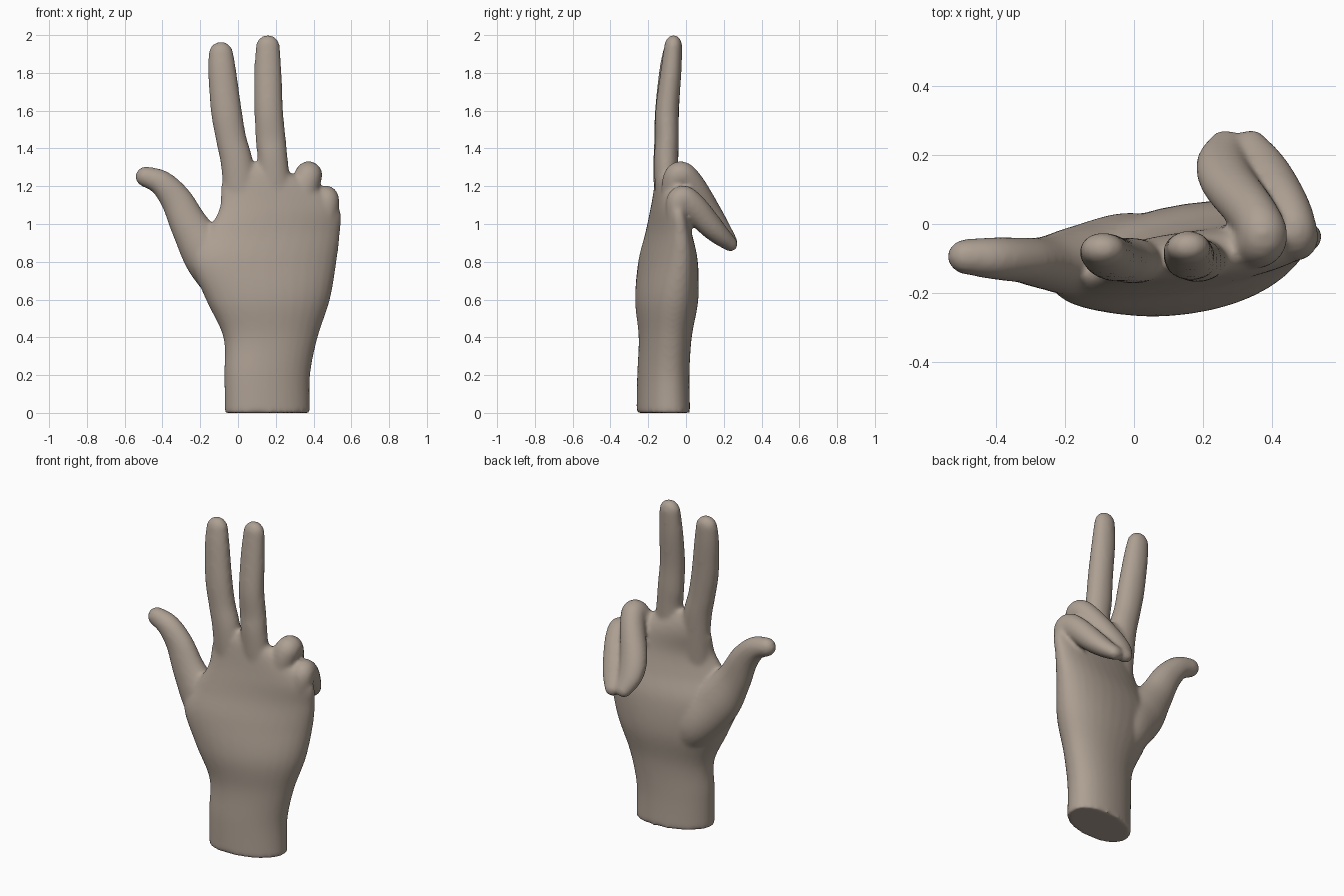
import bpy, bmesh, math
from mathutils import Vector

bm = bmesh.new()
N = 32
ANGLES = [2 * math.pi * i / N for i in range(N)]


def loft(rings):
    """Skin a list of point rings and close both ends."""
    rows = [[bm.verts.new(p) for p in r] for r in rings]
    for a, b in zip(rows, rows[1:]):
        for i in range(N):
            j = (i + 1) % N
            bm.faces.new((a[i], a[j], b[j], b[i]))
    bm.faces.new(rows[0][::-1])
    bm.faces.new(rows[-1])


def smooth_rows(keys, steps=6):
    """Catmull-Rom interpolation of rows of numbers."""
    out = []
    k = [keys[0]] + list(keys) + [keys[-1]]
    for i in range(1, len(k) - 2):
        for s in range(steps):
            t = s / steps
            out.append([0.5 * (2 * b + (c - a) * t + (2 * a - 5 * b + 4 * c - d) * t * t
                               + (3 * b - a - 3 * c + d) * t ** 3)
                        for a, b, c, d in zip(k[i - 1], k[i], k[i + 1], k[i + 2])])
    out.append(list(keys[-1]))
    return out


def digit(keys, ref):
    """Tube through (x, y, z, half size across ref, half size along ref) with a domed tip."""
    rows = smooth_rows(keys)
    pts = [Vector(r[:3]) for r in rows]
    rings = []

    def ring(c, t, w, d):
        u = t.cross(Vector(ref)).normalized()
        v = u.cross(t).normalized()
        rings.append([c + u * w * math.cos(a) + v * d * math.sin(a) for a in ANGLES])

    for i, r in enumerate(rows):
        t = (pts[min(i + 1, len(pts) - 1)] - pts[max(i - 1, 0)]).normalized()
        ring(pts[i], t, r[3], r[4])
    for a in (0.3, 0.6, 0.9, 1.15, 1.35, 1.5):
        ring(pts[-1] + t * r[3] * math.sin(a), t, r[3] * math.cos(a), r[4] * math.cos(a))
    loft(rings)


# Wrist and palm: z, left x, right x, centre y, half depth, sideways tilt
palm = [
    (0.00, -0.07, 0.382, -0.12, 0.138, 0.14),
    (0.20, -0.073, 0.382, -0.12, 0.134, 0.14),
    (0.40, -0.078, 0.422, -0.11, 0.136, 0.13),
    (0.60, -0.17, 0.487, -0.102, 0.160, 0.14),
    (0.80, -0.245, 0.522, -0.095, 0.142, 0.17),
    (0.95, -0.17, 0.540, -0.092, 0.104, 0.18),
    (1.08, -0.10, 0.537, -0.092, 0.082, 0.15),
    (1.20, -0.09, 0.40, -0.095, 0.070, 0.08),
    (1.27, -0.07, 0.28, -0.10, 0.055, 0.03),
    (1.32, -0.02, 0.22, -0.10, 0.030, 0.02),
]
rings = []
for z, xl, xr, yc, hy, tilt in smooth_rows(palm):
    hx, row = (xr - xl) / 2, []
    for a in ANGLES:
        c, s = math.cos(a), math.sin(a)
        dx = hx * math.copysign(abs(c) ** 0.95, c)
        dy = hy * math.copysign(abs(s) ** 0.95, s)
        row.append(((xl + xr) / 2 + dx, yc + dy + tilt * dx, z))
    rings.append(row)
loft(rings)

Y, X = (0, 1, 0), (1, 0, 0)
# Index finger
digit([(0.03, -0.112, 1.00, .10, .055), (-0.002, -0.107, 1.30, .087, .066),
       (-0.036, -0.104, 1.45, .081, .064), (-0.062, -0.10, 1.60, .082, .064),
       (-0.083, -0.085, 1.80, .075, .058), (-0.09, -0.075, 1.90, .066, .050)], Y)
# Middle finger
digit([(0.20, -0.10, 1.00, .10, .055), (0.185, -0.105, 1.32, .081, .064),
       (0.173, -0.10, 1.45, .080, .062), (0.163, -0.10, 1.60, .076, .062),
       (0.158, -0.08, 1.80, .073, .056), (0.158, -0.068, 1.938, .064, .048)], Y)
# Thumb, starting deep inside the palm
digit([(0.08, -0.09, 0.46, .07, .06), (0.0, -0.085, 0.64, .135, .118),
       (-0.145, -0.108, 0.82, .137, .106), (-0.25, -0.113, 0.98, .104, .078),
       (-0.325, -0.105, 1.125, .085, .066), (-0.405, -0.10, 1.217, .068, .062),
       (-0.488, -0.095, 1.250, .055, .052)], Y)
# Curled ring finger
digit([(0.31, -0.075, 0.98, .06, .06), (0.355, -0.06, 1.20, .07, .075),
       (0.375, -0.03, 1.262, .072, .072), (0.345, 0.03, 1.20, .074, .072),
       (0.275, 0.12, 1.06, .068, .08), (0.255, 0.18, 0.975, .056, .074),
       (0.268, 0.234, 0.905, .040, .050)], X)
# Curled little finger
digit([(0.44, -0.05, 0.88, .04, .05), (0.467, -0.045, 1.08, .063, .066),
       (0.465, -0.02, 1.135, .070, .068), (0.447, 0.04, 1.09, .072, .068),
       (0.40, 0.12, 1.00, .066, .074), (0.365, 0.18, 0.94, .054, .068),
       (0.335, 0.234, 0.895, .040, .050)], X)

bmesh.ops.recalc_face_normals(bm, faces=bm.faces)
mesh = bpy.data.meshes.new("hand")
bm.to_mesh(mesh)
bm.free()
hand = bpy.data.objects.new("hand", mesh)
bpy.context.collection.objects.link(hand)

# Fuse the parts into one skin and soften the joints
fuse = hand.modifiers.new("fuse", 'REMESH')
fuse.mode = 'VOXEL'
fuse.voxel_size = 0.011
fuse.use_smooth_shade = True
soft = hand.modifiers.new("soften", 'SMOOTH')
soft.factor = 0.5
soft.iterations = 12

skin = bpy.data.materials.new("skin")
skin.diffuse_color = (0.42, 0.35, 0.29, 1)
mesh.materials.append(skin)
